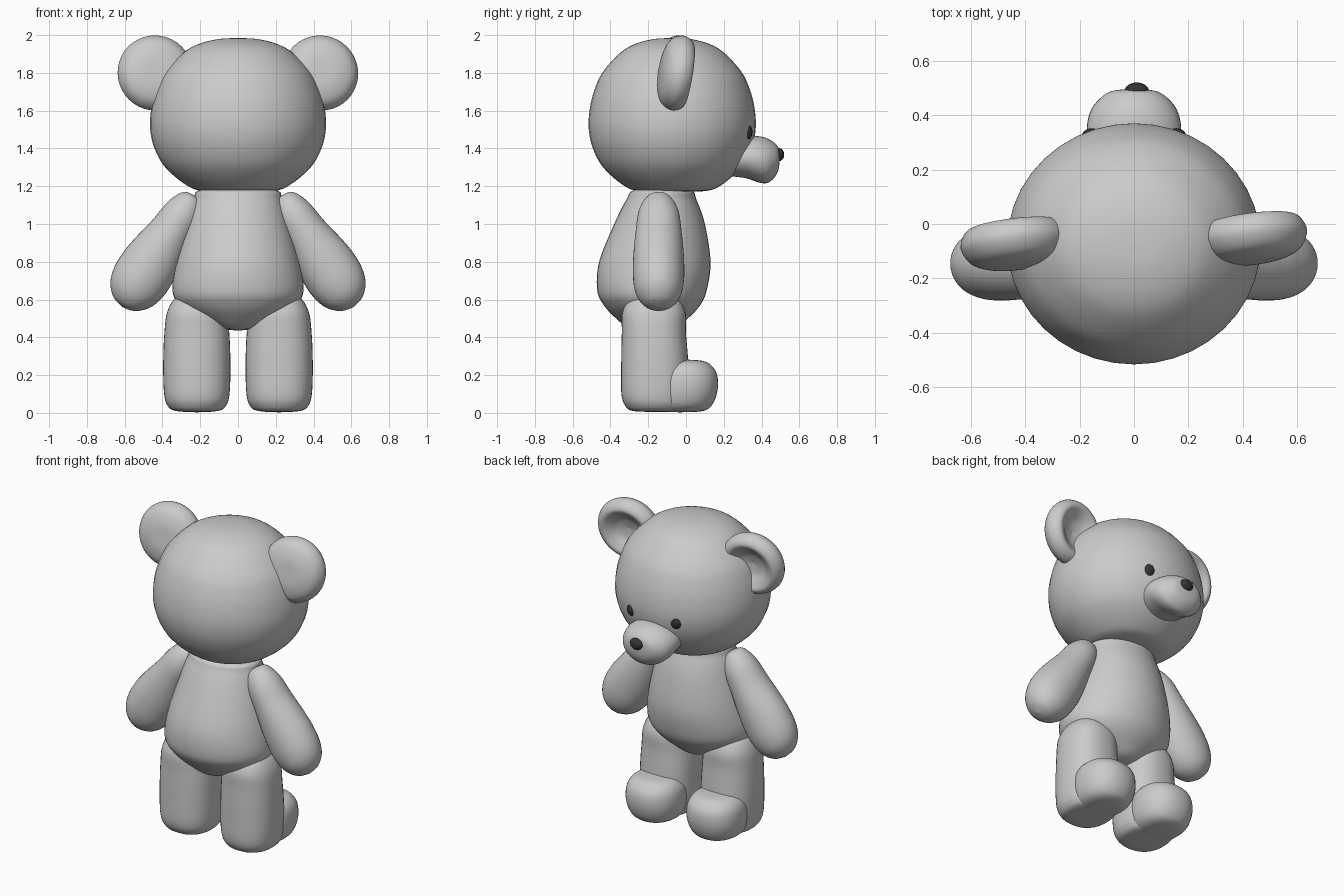
import bpy, bmesh
from math import radians, cos, sin, pi
from mathutils import Matrix, Vector

if "Cube" in bpy.data.objects:
    bpy.data.objects.remove(bpy.data.objects["Cube"])

dark = bpy.data.materials.new("dark")
dark.diffuse_color = (0.03, 0.035, 0.04, 1)
dark.use_nodes = True
dark.node_tree.nodes["Principled BSDF"].inputs["Base Color"].default_value = dark.diffuse_color


def spline(keys, steps=6):
    """Catmull-Rom through the ring keys."""
    out = []
    for i in range(len(keys) - 1):
        a, b, c, d = (Vector(keys[max(0, min(len(keys) - 1, i + k))]) for k in (-1, 0, 1, 2))
        for s in range(steps):
            t = s / steps
            out.append(0.5 * (2 * b + (c - a) * t + (2 * a - 5 * b + 4 * c - d) * t * t
                              + (3 * b - a - 3 * c + d) * t ** 3))
    return out + [Vector(keys[-1])]


def loft(name, keys, loc=(0, 0, 0), rot=Matrix(), flip=1, power=1.0, n=40):
    """Skin rings (height, y centre, x radius, y radius); power < 1 squares the section."""
    bm = bmesh.new()
    rings = []
    for h, cy, rx, ry in spline(keys):
        ring = []
        for i in range(n):
            c, s = cos(2 * pi * i / n), sin(2 * pi * i / n)
            c, s = (abs(v) ** power * (1 if v > 0 else -1) for v in (c, s))
            p = rot @ Vector((max(rx, 0.002) * c, cy + max(ry, 0.002) * s, h)) + Vector(loc)
            ring.append(bm.verts.new((p.x * flip, p.y, p.z)))
        rings.append(ring)
    for a, b in zip(rings, rings[1:]):
        for i in range(n):
            j = (i + 1) % n
            bm.faces.new((a[i], a[j], b[j], b[i]))
    bm.faces.new(rings[0])
    bm.faces.new(rings[-1])
    return finish(name, bm)


def ball(name, loc, size, mat=None):
    bm = bmesh.new()
    bmesh.ops.create_uvsphere(bm, u_segments=32, v_segments=18, radius=1,
                              matrix=Matrix.Translation(loc) @ Matrix.Diagonal((*size, 1)))
    return finish(name, bm, mat)


def finish(name, bm, mat=None):
    bmesh.ops.recalc_face_normals(bm, faces=bm.faces)
    for f in bm.faces:
        f.smooth = True
    me = bpy.data.meshes.new(name)
    bm.to_mesh(me)
    bm.free()
    if mat:
        me.materials.append(mat)
    ob = bpy.data.objects.new(name, me)
    bpy.context.collection.objects.link(ob)
    return ob


def rot(axis, deg):
    return Matrix.Rotation(radians(deg), 4, axis)


# Head: slightly flattened sphere
head = [(1.17, 0), (1.175, .19), (1.21, .28), (1.3, .385), (1.4, .442), (1.5, .465), (1.6, .461),
        (1.7, .437), (1.8, .39), (1.9, .297), (1.95, .215), (1.978, .11), (1.985, 0)]
loft("head", [(z, -.073, r, r * .95) for z, r in head])

# Torso: pear shape
loft("torso", [(.435, -.18, 0, 0), (.45, -.18, .1, .12), (.5, -.18, .21, .19), (.57, -.18, .31, .255),
               (.65, -.18, .347, .29), (.8, -.165, .327, .295), (1.0, -.14, .275, .24),
               (1.13, -.13, .235, .185), (1.18, -.125, .2, .15), (1.2, -.125, 0, 0)])

# Muzzle, nose and eyes look towards +y
loft("muzzle", [(.22, -1.35, .15, .095), (.32, -1.352, .172, .11), (.38, -1.343, .17, .122),
                (.43, -1.335, .152, .118), (.47, -1.338, .115, .09), (.49, -1.345, .075, .055),
                (.498, -1.35, 0, 0)], rot=rot('X', -90))
ball("nose", (.01, .488, 1.367), (.045, .032, .036), dark)
for s in (-1, 1):
    ball("eye", (s * .155, .322, 1.487), (.037, .03, .042), dark)

# Ears: discs with a dished front, tipped forward
ear = [(-.09, 0), (-.087, .09), (-.06, .165), (-.005, .2), (.045, .188), (.068, .155),
       (.05, .115), (.02, .07), (.005, 0)]
for s, y in ((-1, -.07), (1, -.05)):
    loft("ear", [(h, 0, r, r) for h, r in ear], (s * .437, y, 1.8), rot('Z', 7) @ rot('X', -99))

# Arms swing outwards; legs with rounded feet
arm = [(0, 0, 0), (.015, .06, .06), (.1, .1, .105), (.23, .117, .122), (.35, .14, .132), (.45, .153, .136),
       (.55, .15, .133), (.63, .122, .112), (.685, .066, .065), (.703, 0, 0)]
for s in (-1, 1):
    loft("arm", [(-t, 0, a, b) for t, a, b in arm], (.23, -.145, 1.15), rot('Y', -33), s)
    loft("leg", [(.005, -.16, 0, 0), (.01, -.16, .11, .12), (.035, -.16, .153, .16),
                 (.1, -.165, .173, .177), (.25, -.165, .178, .178), (.42, -.17, .172, .17),
                 (.54, -.17, .155, .165), (.62, -.17, .1, .11), (.64, -.17, 0, 0)],
         (.218, 0, 0), flip=s, power=.85)
    loft("foot", [(.003, -.03, 0, 0), (.01, -.03, .1, .12), (.045, -.02, .15, .16), (.12, -.01, .173, .177),
                  (.2, -.01, .17, .175), (.25, -.01, .145, .145), (.275, -.01, .1, .1), (.283, -.01, 0, 0)],
         (.218, 0, 0), flip=s, power=.9)
